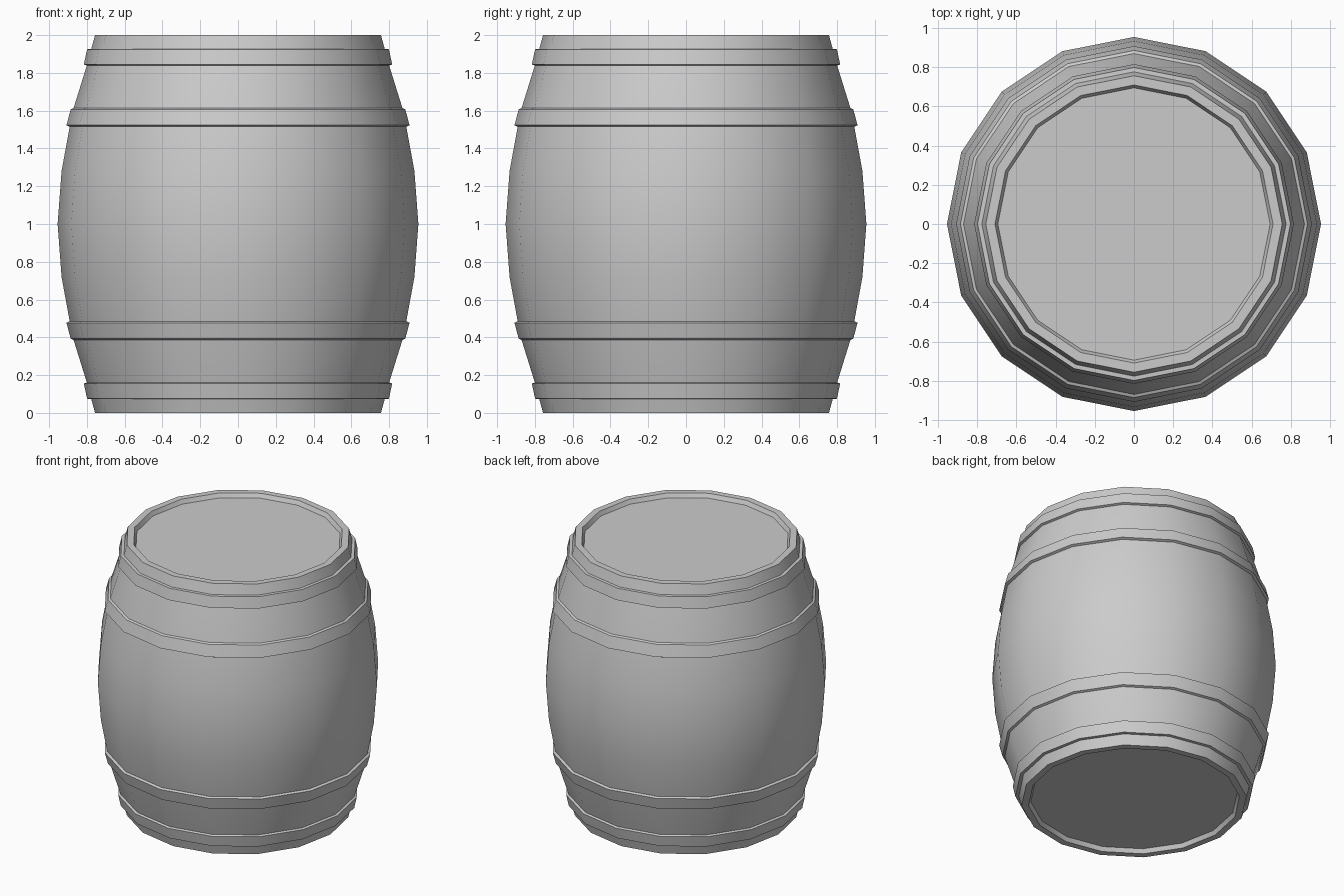
import bpy, bmesh, math

if "Cube" in bpy.data.objects:
    bpy.data.objects.remove(bpy.data.objects["Cube"])

SIDES = 16


def lathe(name, profile, closed=False):
    """Spin an (r, z) profile around z with flat sides; cap open ends."""
    bm = bmesh.new()
    rings = []
    for r, z in profile:
        rings.append([bm.verts.new((r * math.cos(2 * math.pi * i / SIDES),
                                    r * math.sin(2 * math.pi * i / SIDES), z))
                      for i in range(SIDES)])
    pairs = list(zip(rings, rings[1:]))
    if closed:
        pairs.append((rings[-1], rings[0]))
    for a, b in pairs:
        for i in range(SIDES):
            j = (i + 1) % SIDES
            bm.faces.new((a[i], a[j], b[j], b[i]))
    if not closed:
        bm.faces.new(rings[0])
        bm.faces.new(rings[-1])
    bmesh.ops.recalc_face_normals(bm, faces=bm.faces)
    mesh = bpy.data.meshes.new(name)
    bm.to_mesh(mesh)
    bm.free()
    obj = bpy.data.objects.new(name, mesh)
    bpy.context.collection.objects.link(obj)
    bpy.ops.object.select_all(action='DESELECT')
    obj.select_set(True)
    bpy.context.view_layer.objects.active = obj
    bpy.ops.object.shade_smooth_by_angle(angle=math.radians(30))
    return obj


def flip(profile):
    """Mirror a profile about the barrel's mid height."""
    return [(r, 2 - z) for r, z in profile]


# Bulging body with recessed lid and base
upper = [(0.955, 1.0), (0.934, 1.28), (0.892, 1.51), (0.87, 1.615),
         (0.80, 1.84), (0.757, 2.0), (0.71, 2.0), (0.695, 1.97)]
lathe("barrel_body", flip(upper)[:0:-1] + upper)

# Metal hoops, mirrored top and bottom
outer_hoop = [(0.765, 1.927), (0.799, 1.925), (0.816, 1.845), (0.79, 1.834)]
inner_hoop = [(0.86, 1.618), (0.886, 1.607), (0.908, 1.523), (0.88, 1.510)]
for label, hoop in (("end_hoop", outer_hoop), ("belly_hoop", inner_hoop)):
    lathe("top_" + label, hoop, closed=True)
    lathe("bottom_" + label, flip(hoop), closed=True)
